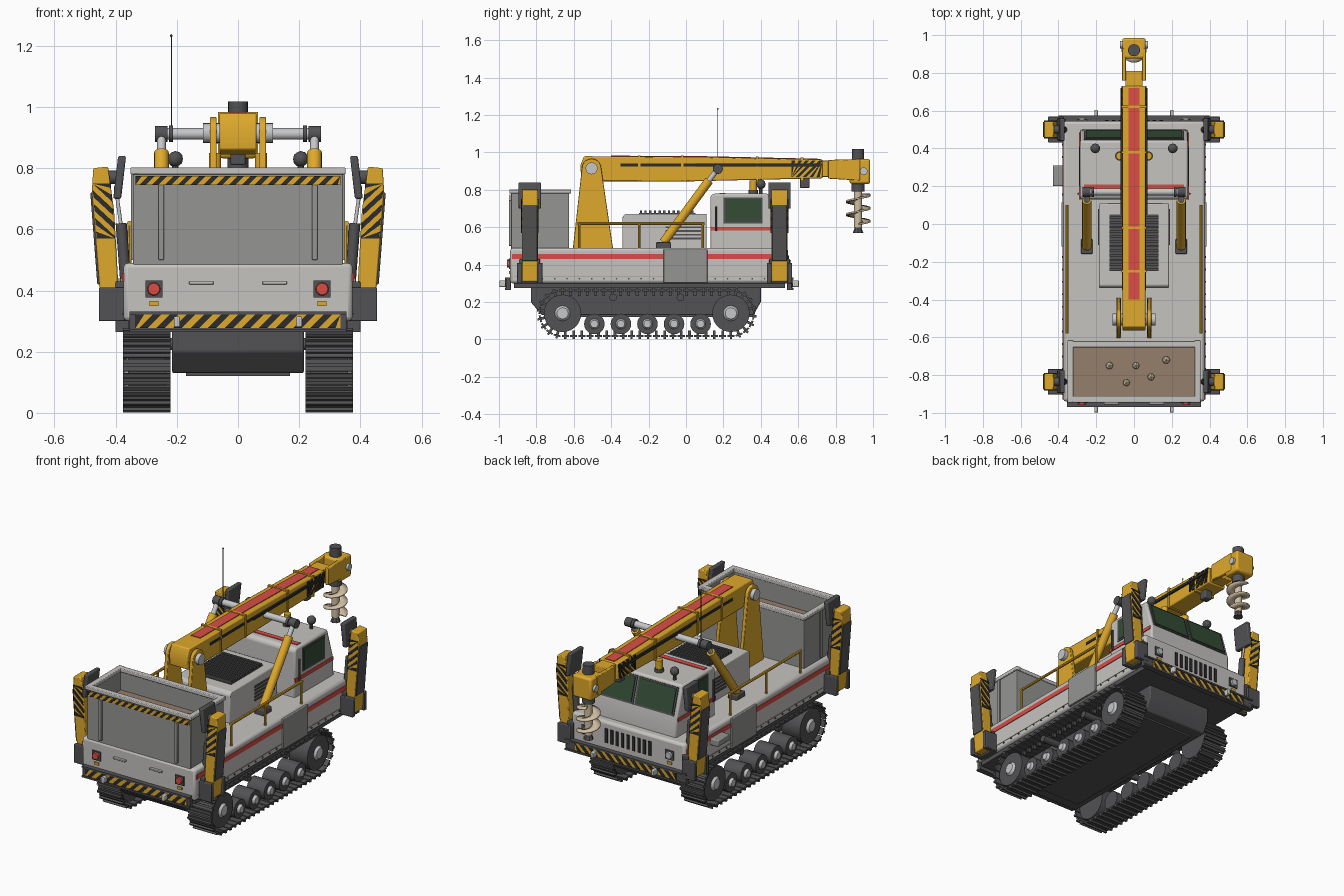
import bpy, bmesh, math, random
from mathutils import Vector, Matrix

random.seed(4)
if "Cube" in bpy.data.objects:
    bpy.data.objects.remove(bpy.data.objects["Cube"], do_unlink=True)
PARTS = []


def paint(name, r, g, b):
    m = bpy.data.materials.new(name)
    m.use_nodes = True
    m.diffuse_color = (r, g, b, 1)
    m.node_tree.nodes["Principled BSDF"].inputs["Base Color"].default_value = (r, g, b, 1)
    return m


YELLOW = paint("machine yellow", .74, .4, .025)
LIGHT = paint("light grey", .56, .55, .53)
MID = paint("mid grey", .3, .3, .29)
DARK = paint("dark grey", .085, .085, .09)
BLACK = paint("stripe black", .025, .025, .027)
RED = paint("signal red", .7, .075, .06)
GLASS = paint("green glass", .035, .072, .036)
TAN = paint("auger tan", .65, .53, .37)
SOIL = paint("brown soil", .3, .21, .15)
STEEL = paint("steel", .56, .57, .58)


def finish(name, bm, mat, bevel=0):
    bmesh.ops.recalc_face_normals(bm, faces=bm.faces)
    me = bpy.data.meshes.new(name)
    bm.to_mesh(me)
    bm.free()
    me.materials.append(mat)
    ob = bpy.data.objects.new(name, me)
    bpy.context.collection.objects.link(ob)
    if bevel:
        mod = ob.modifiers.new("Bevel", "BEVEL")
        mod.width, mod.segments = bevel, 2
    PARTS.append(ob)
    return ob


def add_slab(bm, pts, depth):
    # closed prism from a polygon and a depth vector
    a = [bm.verts.new(p) for p in pts]
    b = [bm.verts.new(Vector(p) + Vector(depth)) for p in pts]
    bm.faces.new(a)
    bm.faces.new(b)
    for i in range(len(a)):
        j = (i + 1) % len(a)
        bm.faces.new((a[i], a[j], b[j], b[i]))


def slab(name, pts, depth, mat, bevel=0):
    bm = bmesh.new()
    add_slab(bm, pts, depth)
    return finish(name, bm, mat, bevel)


def box(name, x0, x1, y0, y1, z0, z1, mat, bevel=0):
    return slab(name, [(x0, y0, z0), (x1, y0, z0), (x1, y1, z0), (x0, y1, z0)], (0, 0, z1 - z0), mat, bevel)


def side_profile(name, yz, x0, x1, mat, bevel=0):
    return slab(name, [(x0, y, z) for y, z in yz], (x1 - x0, 0, 0), mat, bevel)


def rod(name, p, q, r, mat, r2=None, n=20):
    p, q = Vector(p), Vector(q)
    bm = bmesh.new()
    rot = Vector((0, 0, 1)).rotation_difference(q - p).to_matrix().to_4x4()
    bmesh.ops.create_cone(bm, cap_ends=True, segments=n, radius1=r, radius2=r if r2 is None else r2,
                          depth=(q - p).length, matrix=Matrix.Translation((p + q) / 2) @ rot)
    return finish(name, bm, mat)


def ball(name, c, r, mat, sub=2):
    bm = bmesh.new()
    bmesh.ops.create_icosphere(bm, subdivisions=sub, radius=r, matrix=Matrix.Translation(c))
    return finish(name, bm, mat)


def hazard(name, o, u, v, n, count, base=True):
    # slanted black stripes, clamped inside the rectangle o, u, v
    o, u, v, n = map(Vector, (o, u, v, n))
    if base:
        slab(name + "_plate", [o, o + u, o + u + v, o + v], n * .003, YELLOW)
    bm = bmesh.new()
    step, lean = 1 / count, v.length / u.length
    k = -lean
    while k < 1:
        f = [min(max(t, 0), 1) for t in (k, k + step / 2, k + step / 2 + lean, k + lean)]
        if f[1] - f[0] + f[2] - f[3] > .01:
            add_slab(bm, [o + u * f[0], o + u * f[1], o + u * f[2] + v, o + u * f[3] + v], n * .005)
        k += step
    bmesh.ops.remove_doubles(bm, verts=bm.verts, dist=1e-5)
    finish(name + "_stripes", bm, BLACK)


# Hull and deck
side_profile("hull", [(-.83, .3), (-.83, .2), (-.77, .13), (.36, .13), (.4, .2), (.4, .3)], -.215, .215, DARK, .006)
box("belly_plate", -.17, .17, -.7, .3, .12, .132, DARK)
box("deck_floor", -.36, .36, -.92, .53, .275, .31, DARK)
box("deck_body", -.375, .375, -.94, .545, .3, .49, LIGHT, .015)

# Tracks, wheels and deck sides
Y0, Y1, ZC, R = -.66, .24, .14, .122
run = Y1 - Y0
loop = 2 * run + 2 * math.pi * R


def track_point(d):
    if d < run:
        return Y0 + d, ZC + R, 0
    d -= run
    if d < math.pi * R:
        a = d / R
        return Y1 + R * math.sin(a), ZC + R * math.cos(a), -a
    d -= math.pi * R
    if d < run:
        return Y1 - d, ZC - R, math.pi
    a = (d - run) / R
    return Y0 - R * math.sin(a), ZC - R * math.cos(a), math.pi - a


for s in (-1, 1):
    bm = bmesh.new()
    for i in range(58):
        y, z, a = track_point(loop * i / 58)
        frame = Matrix.Translation((s * .298, y, z)) @ Matrix.Rotation(a, 4, "X")
        for w, l, h, up in ((.155, .038, .01, 0), (.155, .012, .018, .007), (.02, .014, .03, -.014)):
            bmesh.ops.create_cube(bm, size=1, matrix=frame @ Matrix.Translation((0, 0, up)) @ Matrix.Diagonal((w, l, h, 1)))
    finish("track", bm, DARK)
    for y in (Y0, Y1):
        rod("drive_wheel", (s * .235, y, ZC), (s * .36, y, ZC), .1, DARK, n=28)
        rod("drive_hub", (s * .355, y, ZC), (s * .373, y, ZC), .045, STEEL, .03)
    for i in range(5):
        y = -.49 + i * .142
        rod("road_wheel", (s * .24, y, .083), (s * .355, y, .083), .055, DARK)
        rod("road_hub", (s * .35, y, .083), (s * .37, y, .083), .03, STEEL, .02)
    for y in (-.39, -.03):
        rod("return_roller", (s * .21, y, .225), (s * .35, y, .225), .02, DARK)
    box("deck_stripe", s * .372, s * .379, -.93, .53, .43, .457, RED)
    box("side_locker", s * .36, s * .385, -.12, .115, .303, .482, MID, .003)
    box("deck_seam", s * .37, s * .377, -.92, .53, .333, .337, MID)
    for i in range(22):
        y = -.9 + i * .066
        rod("rivet", (s * .37, y, .325), (s * .38, y, .325), .005, DARK, n=6)
    # Yellow hand rails
    for y in (-.57, -.25, .09):
        rod("rail_post", (s * .355, y, .48), (s * .355, y, .62), .007, YELLOW, n=8)
    rod("hand_rail", (s * .355, -.58, .62), (s * .355, .1, .62), .008, YELLOW, n=8)
box("side_step", -.43, -.37, .2, .31, .4, .44, MID, .006)

# Bumpers with hazard bands, hooks and lamps
for f, y, w in ((-1, -.935, .355), (1, .54, .4)):
    end = y + f * .027
    box("bumper", -w, w, y, end, .265, .332, DARK, .004)
    for z in (.265, .322):
        box("bumper_lip", -w, w, y, end + f * .007, z, z + .01, DARK)
    hazard("bumper_hazard", (-.335, end, .277), (.67, 0, 0), (0, 0, .044), (0, f, 0), 12)
    for s in (-1, 1):
        box("tow_hook", s * .19, s * .21, end, end + f * .036, .28, .315, STEEL, .004)
        box("lamp_plate", s * .247, s * .303, y - .012, y + .012, .378, .432, DARK)
        rod("end_lamp", (s * .275, y, .405), (s * .275, y + f * .022, .405), .024, RED if f < 0 else STEEL, .019)
        box("marker_lamp", s * .26, s * .29, y - .012, y + .012, .35, .365, YELLOW)
for s in (-1, 1):
    box("front_handle", s * .08, s * .16, -.955, -.935, .42, .43, LIGHT, .002)
for i in range(9):
    x = -.144 + i * .036
    box("grille_slot", x - .009, x + .009, .54, .55, .365, .45, BLACK)

# Hopper with soil
for s in (-1, 1):
    box("hopper_side", s * .325, s * .343, -.935, -.625, .485, .79, MID, .003)
    box("hopper_rim_side", s * .32, s * .352, -.945, -.615, .78, .802, LIGHT, .004)
    box("hopper_front_rib", s * .242, s * .26, -.947, -.93, .5, .745, MID, .003)
    box("hopper_side_rib", s * .34, s * .35, -.79, -.77, .5, .78, MID)
for y in (-.935, -.643):
    box("hopper_wall", -.34, .34, y, y + .018, .485, .79, MID)
    box("hopper_rim_end", -.35, .35, y - .01, y + .024, .78, .802, LIGHT, .004)
box("soil", -.328, .328, -.92, -.64, .5, .67, SOIL)
hazard("hopper_hazard", (-.335, -.938, .745), (.67, 0, 0), (0, 0, .03), (0, -1, 0), 16)
for x, y in ((-.13, -.75), (.01, -.75), (.17, -.72), (.09, -.81), (-.04, -.84)):
    ball("stone", (x, y, .672), random.uniform(.02, .028), TAN, 1)

# Four folded outriggers
for s in (-1, 1):
    for y in (-.835, .5):
        outline = [(.385, .31), (.445, .31), (.478, .72), (.473, .8), (.425, .805), (.405, .66)]
        slab("outrigger_arm", [(s * x, y - .043, z) for x, z in outline], (0, .086, 0), YELLOW, .005)
        for f in (-1, 1):
            box("outrigger_bracket", s * .37, s * .455, y + f * .042, y + f * .068, .3, .41, DARK, .004)
            hazard("arm_hazard", (s * .402, y + f * .042, .57), (s * .014, 0, .18), (s * .06, 0, 0), (0, f, 0), 4, False)
        box("outrigger_mount", s * .36, s * .4, y - .055, y + .055, .3, .43, DARK, .004)
        slab("arm_cover", [(s * .45, y - .04, .42), (s * .45, y + .04, .42), (s * .473, y + .04, .72),
                           (s * .473, y - .04, .72)], (s * .01, 0, 0), DARK, .003)
        slab("foot_pad", [(s * .382, y - .06, .7), (s * .382, y + .06, .7), (s * .366, y + .06, .84),
                          (s * .366, y - .06, .84)], (s * .026, 0, 0), DARK, .006)
        rod("pad_pivot", (s * .39, y, .77), (s * .43, y, .77), .022, DARK)
        rod("lift_cylinder", (s * .368, y, .44), (s * .382, y, .62), .018, DARK)
        rod("lift_piston", (s * .382, y, .61), (s * .4, y, .74), .006, STEEL)

# Cab
side_profile("cab", [(.13, .48), (.13, .765), (.145, .78), (.44, .78), (.495, .6), (.5, .48)], -.285, .285, LIGHT, .01)
box("roof_stripe", -.265, .265, .18, .21, .778, .784, RED)
for s in (-1, 1):
    box("cab_stripe", s * .28, s * .29, .13, .485, .582, .602, RED)
    box("window_frame", s * .28, s * .289, .2, .41, .62, .76, DARK)
    box("side_window", s * .28, s * .292, .21, .4, .63, .75, GLASS)
    rod("door_rail", (s * .295, .16, .58), (s * .295, .16, .71), .006, DARK, n=8)
    slab("windshield_frame", [(s * .004, .49, .61), (s * .265, .49, .61), (s * .265, .4445, .765), (s * .004, .4445, .765)],
         (0, .006, .002), DARK)
    slab("windshield", [(s * .015, .489, .62), (s * .255, .489, .62), (s * .255, .448, .757), (s * .015, .448, .757)],
         (0, .009, .003), GLASS)
    rod("roof_lamp_post", (s * .205, .4, .77), (s * .205, .4, .82), .01, DARK, n=8)
    ball("roof_lamp", (s * .205, .4, .83), .026, DARK)
    rod("beacon_base", (s * .075, .36, .78), (s * .075, .36, .8), .025, DARK)
    rod("beacon", (s * .075, .36, .8), (s * .075, .36, .85), .02, YELLOW)

# Engine housing
side_profile("engine_housing", [(-.34, .48), (-.34, .655), (-.325, .672), (.11, .672), (.11, .48)], -.185, .185, LIGHT, .006)
box("engine_grille_bed", -.13, .13, -.25, .05, .67, .676, DARK)
for i in range(12):
    box("engine_grille_bar", -.13, .13, -.247 + i * .025, -.235 + i * .025, .674, .69, DARK)
for s in (-1, 1):
    for i in range(5):
        box("engine_vent", s * .18, s * .19, -.11, .08, .535 + i * .02, .545 + i * .02, DARK)

# Crane pedestal and boom
for s in (-1, 1):
    top = [(-.505 + .052 * math.cos(a), .915 + .052 * math.sin(a)) for a in (math.pi * i / 10 for i in range(11))]
    side_profile("pedestal", [(-.605, .485), (-.39, .485)] + top, s * .07, s * .092, YELLOW, .003)
    rod("boom_pin", (s * .06, -.505, .915), (s * .115, -.505, .915), .032, STEEL)
    box("boom_side_strip", s * .058, s * .064, -.35, .05, .926, .942, BLACK)
    box("boom_hose", s * .058, s * .071, .05, .72, .926, .942, BLACK)
    hazard("boom_hazard", (s * .061, .565, .868), (0, .165, 0), (0, 0, .088), (s, 0, 0), 4.5, False)
    side_profile("head_fork", [(.76, .86), (.76, .96), (.93, .965), (.93, .85)], s * .043, s * .064, YELLOW, .004)
    rod("head_pin", (s * .055, .95, .9), (s * .075, .95, .9), .02, STEEL)
side_profile("boom", [(-.56, .86), (-.565, .93), (-.545, .98), (.1, .976), (.73, .962), (.73, .862), (0, .845), (-.5, .845)],
             -.061, .061, YELLOW, .006)
side_profile("boom_stripe", [(-.4, .97), (-.4, .983), (.1, .98), (.72, .966), (.72, .955), (.1, .97)], -.03, .03, RED)
for y in (-.25, -.02, .38, .62):
    box("boom_band", -.066, .066, y - .007, y + .007, .848, .984 - .02 * max(0, y - .05), YELLOW)
box("boom_extension", -.045, .045, .7, .81, .87, .957, YELLOW, .004)
box("boom_camera", -.025, .025, .61, .66, .81, .87, DARK, .006)

# Drill head and auger
box("drill_head", -.062, .062, .875, .985, .832, .965, YELLOW, .012)
rod("drill_motor", (0, .92, .96), (0, .92, 1.018), .032, DARK)
rod("drill_coupling", (0, .92, .79), (0, .92, .84), .035, DARK)
rod("auger_shaft", (0, .92, .6), (0, .92, .8), .022, TAN)
bm = bmesh.new()
edge = None
for i in range(61):
    a, z = i * math.pi / 13, .62 + .16 * i / 60
    pair = [bm.verts.new((r * math.cos(a), .92 + r * math.sin(a), z)) for r in (.015, .066)]
    if edge:
        bm.faces.new((edge[0], edge[1], pair[1], pair[0]))
    edge = pair
flight = finish("auger_flight", bm, TAN)
flight.modifiers.new("Thickness", "SOLIDIFY").thickness = .009
rod("auger_tip", (0, .92, .57), (0, .92, .61), .028, DARK, .014, 8)

# Lift cylinders, cross bar and antenna
rod("cross_bar", (-.25, .17, .912), (.25, .17, .912), .019, STEEL)
for s in (-1, 1):
    foot, head = Vector((s * .25, -.12, .52)), Vector((s * .25, .16, .9))
    rod("boom_cylinder", foot, foot.lerp(head, .87), .024, YELLOW)
    rod("boom_piston", foot.lerp(head, .85), head, .014, STEEL)
    box("cylinder_foot", s * .22, s * .28, -.16, -.08, .485, .52, DARK, .005)
    rod("cross_bar_end", (s * .23, .17, .912), (s * .272, .17, .912), .026, DARK)
    rod("cross_bar_collar", (s * .212, .17, .912), (s * .226, .17, .912), .027, DARK)
rod("antenna", (-.218, .17, .92), (-.218, .17, 1.235), .002, DARK, n=6)
ball("antenna_tip", (-.218, .17, 1.233), .005, DARK, 1)

# Smooth the round surfaces and keep the edges sharp
bpy.ops.object.select_all(action="DESELECT")
for ob in PARTS:
    ob.select_set(True)
bpy.context.view_layer.objects.active = PARTS[0]
bpy.ops.object.shade_smooth_by_angle(angle=math.radians(35))
